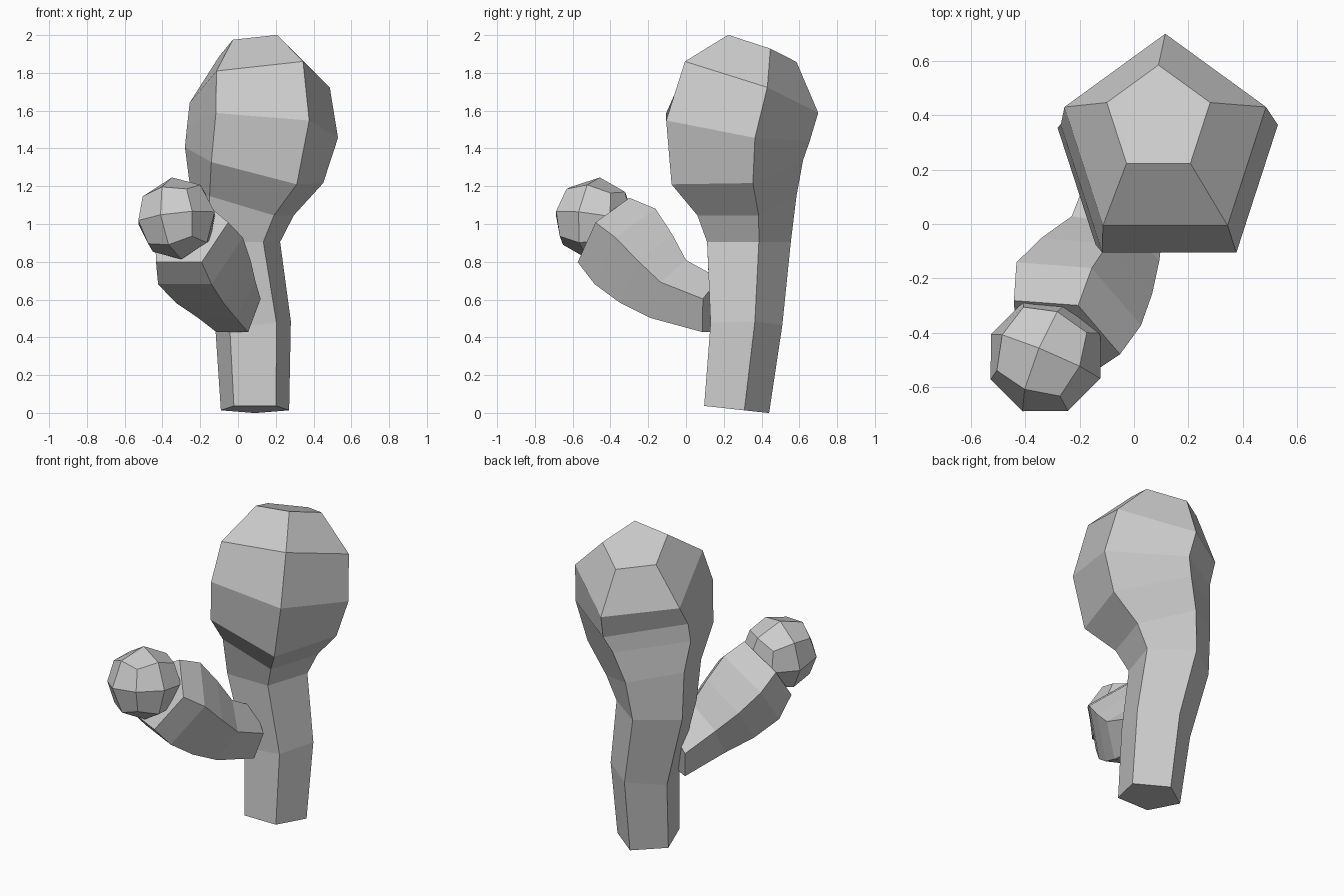
import bpy
import bmesh
from math import cos, sin, tau, radians
from mathutils import Vector, Euler

default_cube = bpy.data.objects.get("Cube")
if default_cube:
    bpy.data.objects.remove(default_cube, do_unlink=True)

# One matte grey for every part
grey = bpy.data.materials.new("plain_grey")
grey.use_nodes = True
colour = (0.6, 0.6, 0.6, 1.0)
grey.diffuse_color = colour
grey.node_tree.nodes["Principled BSDF"].inputs["Base Color"].default_value = colour

SIDES = 5


def finish(name, bm):
    """Turn a bmesh into a flat-shaded object."""
    bmesh.ops.recalc_face_normals(bm, faces=bm.faces)
    mesh = bpy.data.meshes.new(name)
    bm.to_mesh(mesh)
    bm.free()
    mesh.materials.append(grey)
    obj = bpy.data.objects.new(name, mesh)
    bpy.context.collection.objects.link(obj)
    return obj


def pentagon(centre, radius, across, up):
    """Five points around a centre, with one corner pointing along up."""
    angles = [tau * i / SIDES for i in range(SIDES)]
    return [centre + radius * (cos(a) * up + sin(a) * across) for a in angles]


def loft(name, rings):
    """Skin a row of pentagons and cap both ends."""
    bm = bmesh.new()
    loops = [[bm.verts.new(p) for p in ring] for ring in rings]
    for low, high in zip(loops, loops[1:]):
        for i in range(SIDES):
            j = (i + 1) % SIDES
            bm.faces.new((low[i], low[j], high[j], high[i]))
    bm.faces.new(loops[0])
    bm.faces.new(loops[-1])
    return finish(name, bm)


# Main trunk: centre x, y, z, radius, and tilt of each ring in x and y
trunk_profile = [
    (0.09, 0.25, 0.02, 0.19, 0, -0.11),
    (0.08, 0.3, 0.465, 0.21, 0.1, 0),
    (-0.01, 0.31, 0.905, 0.245, 0, 0),
    (0.02, 0.295, 1.12, 0.29, -0.3, 0.1),
    (0.085, 0.235, 1.3, 0.385, -0.26, 0.1),
    (0.13, 0.235, 1.51, 0.42, -0.08, -0.17),
    (0.115, 0.31, 1.725, 0.39, 0.11, -0.35),
    (0.09, 0.385, 1.93, 0.2, 0.11, -0.36),
]
loft("trunk", [
    pentagon(Vector((x, y, z)), r, Vector((1, 0, tilt_x)), Vector((0, 1, tilt_y)))
    for x, y, z, r, tilt_x, tilt_y in trunk_profile
])

# Side arm: centre x, y, z, radius and upward pitch in degrees
arm_profile = [
    (-0.02, 0.15, 0.555, 0.16, 10),
    (-0.08, -0.077, 0.64, 0.19, 27),
    (-0.155, -0.19, 0.745, 0.24, 33),
    (-0.225, -0.3, 0.86, 0.27, 35),
    (-0.265, -0.417, 0.95, 0.23, 35),
]
forward = Vector((-0.45, -0.89, 0)).normalized()
across = forward.cross(Vector((0, 0, 1)))
arm_rings = []
for x, y, z, r, pitch in arm_profile:
    a = radians(pitch)
    up = -sin(a) * forward + Vector((0, 0, cos(a)))
    arm_rings.append(pentagon(Vector((x, y, z)), r, across, up))
loft("side_arm", arm_rings)

# Faceted ball at the arm tip: a divided cube pushed out to a sphere
bm = bmesh.new()
bmesh.ops.create_cube(bm, size=1)
bmesh.ops.subdivide_edges(bm, edges=bm.edges, cuts=1, use_grid_fill=True)
for v in bm.verts:
    v.co = v.co.normalized() * 0.22
ball = finish("arm_ball", bm)
ball.location = (-0.325, -0.487, 1.03)
turn = Euler((0, 0, radians(-22))).to_matrix()
tilt = Euler((radians(-8), radians(-6.5), 0)).to_matrix()
ball.rotation_euler = (tilt @ turn).to_euler()
